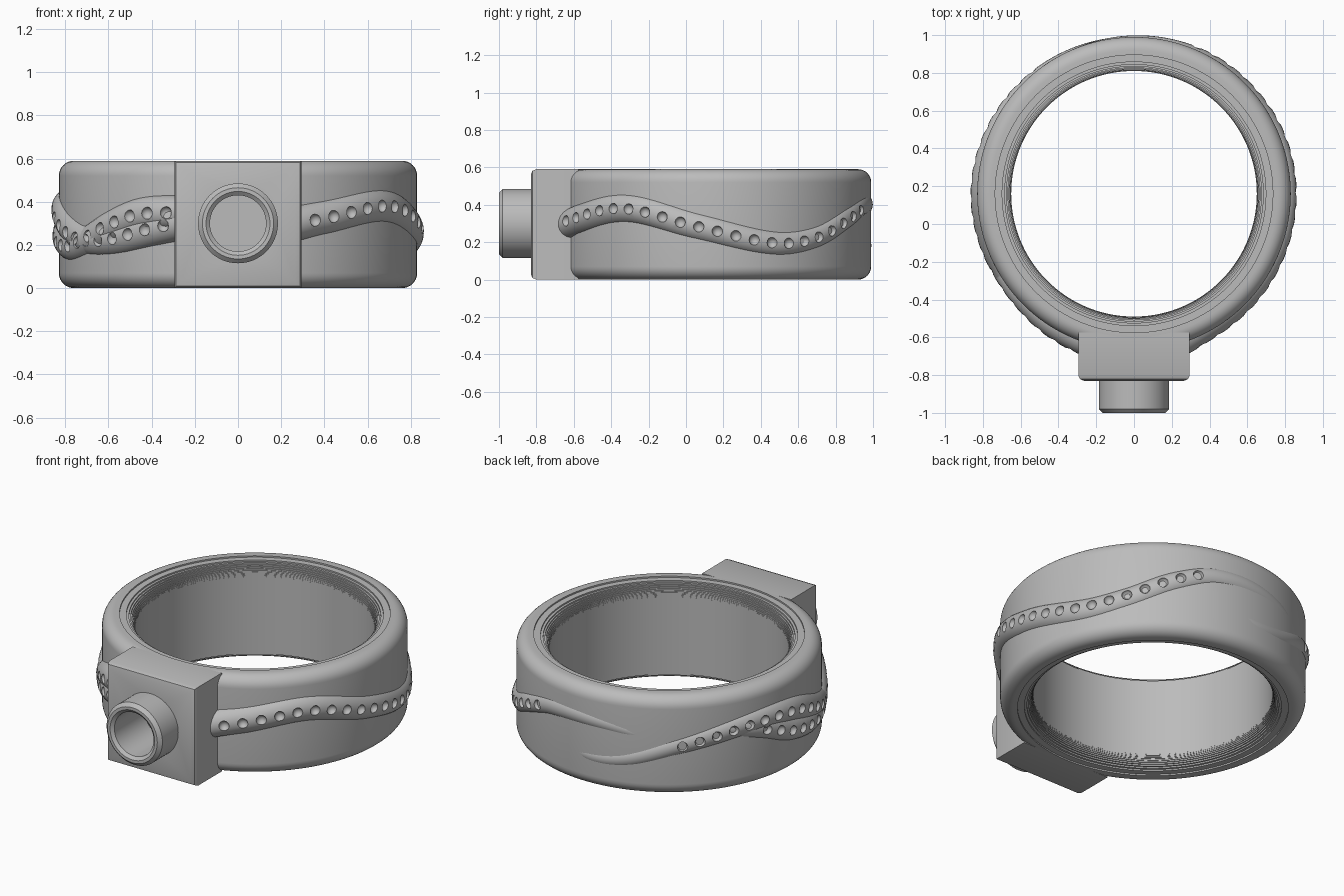
import bpy, bmesh, math
from mathutils import Vector, Matrix

if "Cube" in bpy.data.objects:
    bpy.data.objects.remove(bpy.data.objects["Cube"])

CY = 0.16            # ring centre along y
H = 0.59             # band height
R_IN, R_OUT = 0.65, 0.83

metal = bpy.data.materials.new("grey metal")
metal.use_nodes = True
metal.diffuse_color = (0.5, 0.5, 0.5, 1)
metal.node_tree.nodes["Principled BSDF"].inputs["Base Color"].default_value = (0.5, 0.5, 0.5, 1)


def make(name, bm):
    bmesh.ops.recalc_face_normals(bm, faces=bm.faces)
    me = bpy.data.meshes.new(name)
    bm.to_mesh(me)
    bm.free()
    me.materials.append(metal)
    ob = bpy.data.objects.new(name, me)
    bpy.context.collection.objects.link(ob)
    return ob


def smooth(ob, angle=35):
    bpy.ops.object.select_all(action='DESELECT')
    ob.select_set(True)
    bpy.context.view_layer.objects.active = ob
    bpy.ops.object.shade_smooth_by_angle(angle=math.radians(angle))


def cut(ob, cutter):
    mod = ob.modifiers.new("cut", 'BOOLEAN')
    mod.operation = 'DIFFERENCE'
    mod.solver = 'EXACT'
    mod.object = cutter
    bpy.context.view_layer.objects.active = ob
    bpy.ops.object.modifier_apply(modifier=mod.name)
    bpy.data.objects.remove(cutter)


def loft(bm, rings, closed):
    pairs = list(zip(rings, rings[1:] + rings[:1])) if closed else list(zip(rings, rings[1:]))
    for a, b in pairs:
        for i in range(len(a)):
            j = (i + 1) % len(a)
            bm.faces.new((a[i], a[j], b[j], b[i]))


def revolve(profile, n, closed):
    """Turn (radius, height) pairs about z."""
    bm = bmesh.new()
    rings = [[bm.verts.new((r * math.cos(2 * math.pi * k / n), r * math.sin(2 * math.pi * k / n), z))
              for k in range(n)] for r, z in profile]
    loft(bm, rings, closed)
    if not closed:
        bm.faces.new(rings[0])
        bm.faces.new(rings[-1])
    return bm


# Band: rounded outside edges, finely stepped inside edges
FO, FI, STEPS = 0.07, 0.085, 10
upper = []
for k in range(9):
    a = math.pi / 2 * k / 8
    upper.append((R_OUT - FO + FO * math.cos(a), H - FO + FO * math.sin(a)))
levels = [H - FI * k / STEPS for k in range(STEPS + 1)]
radii = [R_IN + FI - math.sqrt(max(0, FI ** 2 - (z - H + FI) ** 2)) for z in levels]
for k in range(STEPS):
    upper += [(radii[k], levels[k]), (radii[k], levels[k + 1])]
upper.append((R_IN, levels[-1]))
lower = [(r, H - z) for r, z in reversed(upper)]
bm = revolve(upper + lower, 144, True)
bmesh.ops.translate(bm, vec=(0, CY, 0), verts=bm.verts)
smooth(make("ring_band", bm))

# Front block with softened front edges
FRONT, BACK, W = -0.83, -0.575, 0.295
bm = bmesh.new()
bmesh.ops.create_cube(bm, size=1)
bmesh.ops.scale(bm, vec=(2 * W, BACK - FRONT, H), verts=bm.verts)
bmesh.ops.translate(bm, vec=(0, (FRONT + BACK) / 2, H / 2), verts=bm.verts)
front_edges = [e for e in bm.edges if all(v.co.y < FRONT + 0.01 for v in e.verts)]
bmesh.ops.bevel(bm, geom=front_edges, offset=0.03, segments=2, profile=0.5, affect='EDGES')
block = make("front_block", bm)

# Blind tube set into the block
to_front = Matrix.Translation((0, 0, 0.3)) @ Matrix.Rotation(math.pi / 2, 4, 'X')
bm = revolve([(0.16, 0.68), (0.16, 0.9)], 48, False)
bm.transform(to_front)
cut(block, make("bore_cutter", bm))
smooth(block)
bm = revolve([(0.185, 0.65), (0.185, 0.98), (0.165, 1.0), (0.148, 1.0),
              (0.13, 0.985), (0.13, 0.7)], 64, False)
bm.transform(to_front)
smooth(make("front_tube", bm), 30)


def sample(keys, t):
    """Smooth interpolation of keys (angle, z, tube radius, path radius)."""
    i = max(k for k in range(len(keys) - 1) if keys[k][0] <= t or k == 0)
    k0, k1, k2, k3 = (keys[min(max(j, 0), len(keys) - 1)] for j in (i - 1, i, i + 1, i + 2))
    span = k2[0] - k1[0]
    u = (t - k1[0]) / span
    out = []
    for c in (1, 2, 3):
        m1 = (k2[c] - k0[c]) / (k2[0] - k0[0]) * span
        m2 = (k3[c] - k1[c]) / (k3[0] - k1[0]) * span
        out.append((2 * u**3 - 3 * u**2 + 1) * k1[c] + (u**3 - 2 * u**2 + u) * m1
                   + (3 * u**2 - 2 * u**3) * k2[c] + (u**3 - u**2) * m2)
    return out


def place(keys, t, extra=0.0):
    z, rad, path = sample(keys, t)
    a = math.radians(t)
    r = path + extra * rad
    return Vector((r * math.cos(a), CY + r * math.sin(a), z)), rad


def strand(name, keys, first_dot, last_dot):
    """Wavy tube round the band with a row of round dimples."""
    bm = bmesh.new()
    t0, t1 = keys[0][0], keys[-1][0]
    n, sides = int((t1 - t0) / 1.5), 24
    rings = []
    for k in range(n + 1):
        t = t0 + (t1 - t0) * k / n
        p, rad = place(keys, t)
        tan = (place(keys, min(t + 0.5, t1))[0] - place(keys, max(t - 0.5, t0))[0]).normalized()
        out = Vector((math.cos(math.radians(t)), math.sin(math.radians(t)), 0))
        side = tan.cross(out).normalized()
        out = side.cross(tan)
        rings.append([bm.verts.new(p + rad * (out * math.cos(2 * math.pi * s / sides)
                                              + side * math.sin(2 * math.pi * s / sides)))
                      for s in range(sides)])
    loft(bm, rings, False)
    bm.faces.new(rings[0])
    bm.faces.new(rings[-1])
    ob = make(name, bm)
    bm = bmesh.new()
    count = round((last_dot - first_dot) / 6.6)
    for k in range(count + 1):
        p, rad = place(keys, first_dot + (last_dot - first_dot) * k / count, 1.0)
        bmesh.ops.create_uvsphere(bm, u_segments=14, v_segments=8, radius=0.029,
                                  matrix=Matrix.Translation(p))
    cut(ob, make(name + "_dimple_cutter", bm))
    smooth(ob, 40)


strand("right_strand", [
    (-74, 0.29, 0.08, 0.82), (-62, 0.325, 0.085, 0.79), (-35, 0.38, 0.087, 0.78),
    (-7, 0.285, 0.082, 0.78), (22, 0.195, 0.075, 0.785), (40, 0.225, 0.073, 0.78),
    (59, 0.33, 0.07, 0.78), (75, 0.395, 0.067, 0.777), (100, 0.39, 0.06, 0.775),
    (128, 0.31, 0.054, 0.77)], -66, 67)
strand("left_low_strand", [
    (80, 0.21, 0.054, 0.77), (94, 0.18, 0.058, 0.775), (108, 0.2, 0.062, 0.775),
    (130, 0.3, 0.068, 0.777), (157, 0.38, 0.077, 0.78), (178, 0.37, 0.085, 0.78),
    (200, 0.265, 0.083, 0.78), (211, 0.225, 0.08, 0.78), (225, 0.225, 0.08, 0.785),
    (242, 0.275, 0.083, 0.80), (254, 0.31, 0.08, 0.82)], 130, 247)
strand("left_high_strand", [
    (148, 0.36, 0.06, 0.77), (164, 0.32, 0.073, 0.78), (178, 0.25, 0.08, 0.78),
    (199, 0.195, 0.08, 0.78), (210, 0.215, 0.08, 0.78), (225, 0.29, 0.083, 0.785),
    (238, 0.342, 0.083, 0.80), (254, 0.35, 0.08, 0.82)], 164, 248)
